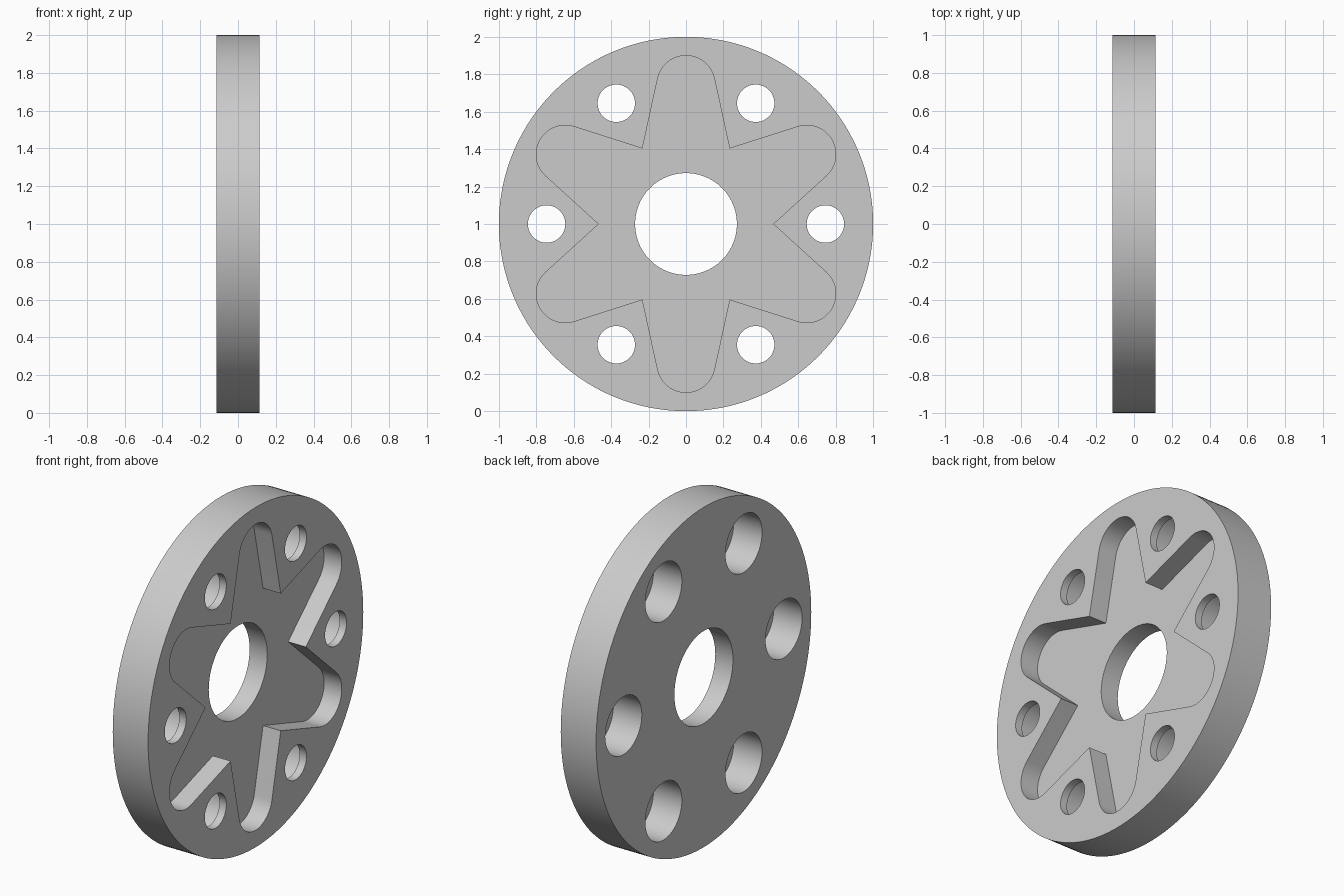
import bpy
import bmesh
from math import sin, cos, pi, radians, atan2, acos, hypot

HALF = 0.115          # half thickness of the plate, along x
CENTRE_Z = 1.0

if "Cube" in bpy.data.objects:
    bpy.data.objects.remove(bpy.data.objects["Cube"], do_unlink=True)

grey = bpy.data.materials.new("light_grey")
grey.use_nodes = True
grey.diffuse_color = (0.6, 0.6, 0.6, 1)
grey.node_tree.nodes["Principled BSDF"].inputs["Base Color"].default_value = (0.6, 0.6, 0.6, 1)


def circle(radius, steps, cy=0.0, cz=0.0):
    return [(cy + radius * cos(2 * pi * i / steps), cz + radius * sin(2 * pi * i / steps))
            for i in range(steps)]


def prisms(name, outlines, x0, x1):
    """Extrude closed (y, z) outlines along x into one object."""
    bm = bmesh.new()
    for outline in outlines:
        face = bm.faces.new([bm.verts.new((x0, y, z + CENTRE_Z)) for y, z in outline])
        result = bmesh.ops.extrude_face_region(bm, geom=[face])
        moved = [v for v in result["geom"] if isinstance(v, bmesh.types.BMVert)]
        bmesh.ops.translate(bm, verts=moved, vec=(x1 - x0, 0, 0))
    bmesh.ops.recalc_face_normals(bm, faces=bm.faces)
    mesh = bpy.data.meshes.new(name)
    bm.to_mesh(mesh)
    bm.free()
    mesh.materials.append(grey)
    obj = bpy.data.objects.new(name, mesh)
    bpy.context.collection.objects.link(obj)
    return obj


def star_outline(notch=0.466, arm=0.745, radius=0.155, steps=24):
    """Six rounded arms whose straight sides meet in sharp notches."""
    py, pz = notch * cos(radians(60)), notch * sin(radians(60))
    dy, dz = py, pz - arm
    start = atan2(dz, dy) + acos(radius / hypot(dy, dz))   # tangent point
    one_arm = [(py, pz)]
    for i in range(steps + 1):
        a = start + (pi - 2 * start) * i / steps
        one_arm.append((radius * cos(a), arm + radius * sin(a)))
    points = []
    for k in range(6):
        c, s = cos(k * pi / 3), sin(k * pi / 3)
        points += [(y * c - z * s, y * s + z * c) for y, z in one_arm]
    return points


def ring_of_holes(radius, steps):
    return [circle(radius, steps, 0.745 * cos(k * pi / 3), 0.745 * sin(k * pi / 3))
            for k in range(6)]


# Round plate
plate = prisms("round_plate", [circle(1.0, 160)], -HALF, HALF)

# Bore, star pocket, bolt holes and their wider recesses on the other side
cutters = [
    prisms("centre_bore", [circle(0.272, 96)], -0.3, 0.3),
    prisms("star_pocket", [star_outline()], 0.0, 0.3),
    prisms("bolt_holes", ring_of_holes(0.1, 64), -0.3, 0.3),
    prisms("bolt_recesses", ring_of_holes(0.17, 64), -0.3, HALF - 0.045),
]
bpy.ops.object.select_all(action="DESELECT")
bpy.context.view_layer.objects.active = plate
plate.select_set(True)
for cutter in cutters:
    cutter.hide_render = True
    mod = plate.modifiers.new(cutter.name, "BOOLEAN")
    mod.operation = "DIFFERENCE"
    mod.solver = "EXACT"
    mod.object = cutter
    bpy.ops.object.modifier_apply(modifier=mod.name)
    bpy.data.objects.remove(cutter, do_unlink=True)

bpy.ops.object.shade_smooth_by_angle(angle=radians(30))
